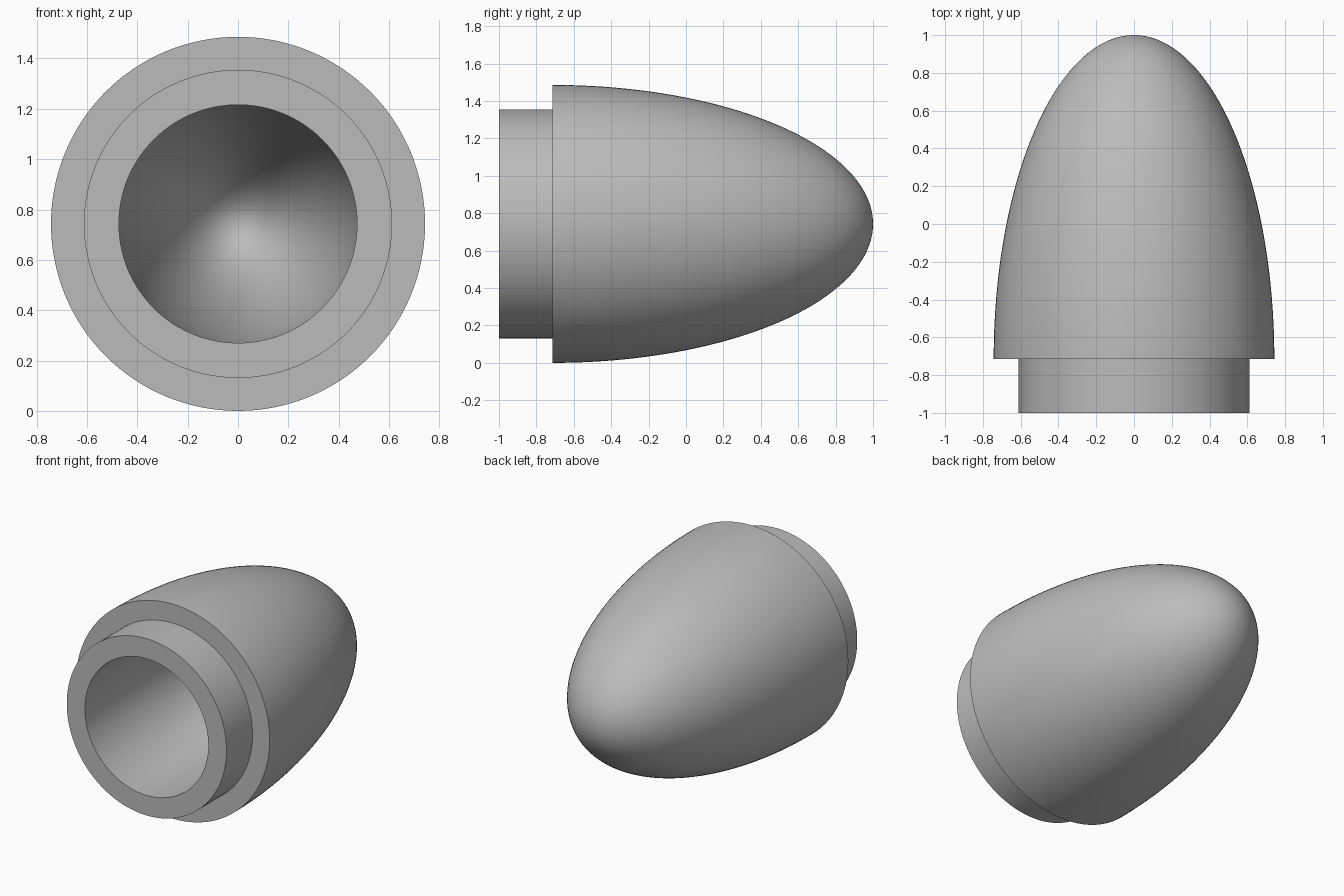
import bpy
import math

SEGMENTS = 128
RINGS = 48

cube = bpy.data.objects.get("Cube")
if cube:
    bpy.data.objects.remove(cube, do_unlink=True)

grey = bpy.data.materials.new("plain_grey")
grey.use_nodes = True
colour = (0.5, 0.5, 0.5, 1)
grey.diffuse_color = colour
grey.node_tree.nodes["Principled BSDF"].inputs["Base Color"].default_value = colour


def ellipse(radius, start, tip):
    """Quarter ellipse of (radius, y) points, from the rim up to just before the tip."""
    angles = [math.pi / 2 * i / RINGS for i in range(RINGS)]
    return [(radius * math.cos(a), start + (tip - start) * math.sin(a)) for a in angles]


def revolve(name, profile, first_tip, last_tip):
    """Spin a profile about the y axis, closing both ends on the axis."""
    height = 0.743
    verts, faces = [], []
    for r, y in profile:
        for s in range(SEGMENTS):
            a = 2 * math.pi * s / SEGMENTS
            verts.append((r * math.sin(a), y, height + r * math.cos(a)))
    first, last = len(verts), len(verts) + 1
    verts += [(0, first_tip, height), (0, last_tip, height)]
    end = (len(profile) - 1) * SEGMENTS
    for s in range(SEGMENTS):
        t = (s + 1) % SEGMENTS
        faces += [(first, t, s), (last, end + s, end + t)]
        for k in range(0, end, SEGMENTS):
            faces.append((k + s, k + t, k + SEGMENTS + t, k + SEGMENTS + s))
    mesh = bpy.data.meshes.new(name)
    mesh.from_pydata(verts, [], faces)
    mesh.materials.append(grey)
    obj = bpy.data.objects.new(name, mesh)
    bpy.context.collection.objects.link(obj)
    bpy.context.view_layer.objects.active = obj
    obj.select_set(True)
    bpy.ops.object.shade_smooth_by_angle(angle=math.radians(35))
    obj.select_set(False)
    return obj


# Hollow inside, from its tip out to the rim of the collar
cavity = ellipse(0.473, -1, 0.72)[::-1]
# Stepped collar, shoulder and rounded outer shell
collar = [(0.612, -1), (0.612, -0.715)]
shell = ellipse(0.743, -0.715, 1)
revolve("nose_cone", cavity + collar + shell, 0.72, 1)
